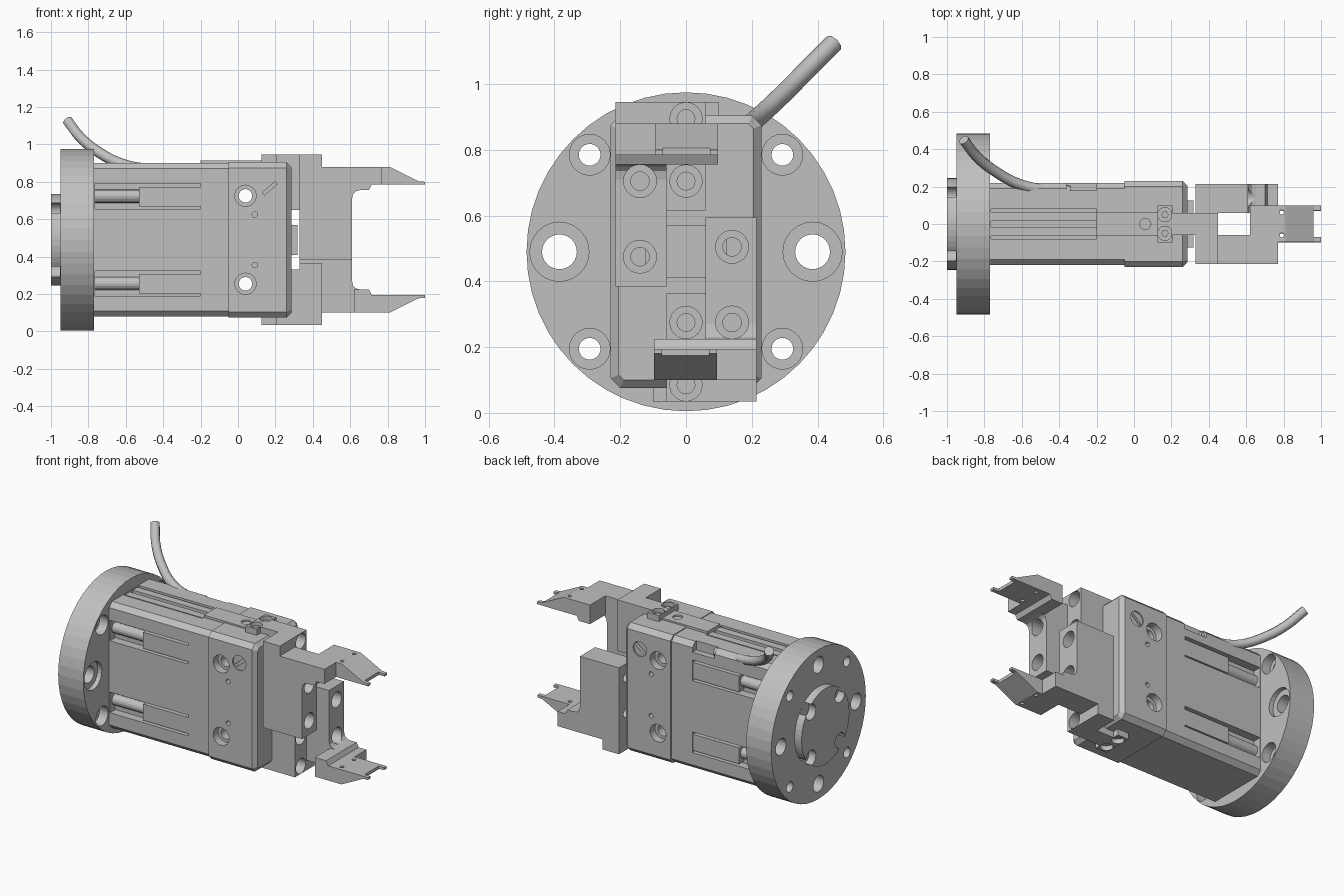
import bpy, bmesh
from math import sin, cos, pi, radians
from mathutils import Matrix, Vector

cube = bpy.data.objects.get("Cube")
if cube:
    bpy.data.objects.remove(cube, do_unlink=True)

metal = bpy.data.materials.new("light_grey_metal")
metal.use_nodes = True
GREY = (0.53, 0.53, 0.53, 1)
metal.diffuse_color = GREY
metal.node_tree.nodes["Principled BSDF"].inputs["Base Color"].default_value = GREY

MID = 0.49  # height of the long axis
PLACE = {"X": lambda a, b, d: (d, a, b),
         "Y": lambda a, b, d: (a, d, b),
         "Z": lambda a, b, d: (a, b, d)}


def prism(name, points, axis, lo, hi):
    """Extrude a 2D outline along an axis."""
    bm = bmesh.new()
    ends = [[bm.verts.new(PLACE[axis](a, b, d)) for a, b in points] for d in (lo, hi)]
    n = len(points)
    bm.faces.new(ends[0])
    bm.faces.new(ends[1])
    for i in range(n):
        j = (i + 1) % n
        bm.faces.new((ends[0][i], ends[0][j], ends[1][j], ends[1][i]))
    bmesh.ops.recalc_face_normals(bm, faces=bm.faces)
    mesh = bpy.data.meshes.new(name)
    bm.to_mesh(mesh)
    bm.free()
    mesh.materials.append(metal)
    obj = bpy.data.objects.new(name, mesh)
    bpy.context.scene.collection.objects.link(obj)
    return obj


def box(name, x0, x1, y0, y1, z0, z1):
    return prism(name, [(x0, y0), (x1, y0), (x1, y1), (x0, y1)], "Z", z0, z1)


def rod(name, a, b, r, axis, lo, hi, sides=24):
    ring = [(a + r * cos(2 * pi * i / sides), b + r * sin(2 * pi * i / sides))
            for i in range(sides)]
    return prism(name, ring, axis, lo, hi)


def cut(obj, *cutters):
    for cutter in cutters:
        mod = obj.modifiers.new("cut", "BOOLEAN")
        mod.operation, mod.solver, mod.object = "DIFFERENCE", "EXACT", cutter
        bpy.context.view_layer.objects.active = obj
        bpy.ops.object.modifier_apply(modifier=mod.name)
        bpy.data.objects.remove(cutter, do_unlink=True)


def chamfered(half_y, half_z, c):
    return [(-half_y, MID - half_z + c), (-half_y + c, MID - half_z),
            (half_y - c, MID - half_z), (half_y, MID - half_z + c),
            (half_y, MID + half_z - c), (half_y - c, MID + half_z),
            (-half_y + c, MID + half_z), (-half_y, MID + half_z - c)]


# Mounting flange with counterbored holes
flange = rod("mounting_flange", 0, MID, 0.485, "X", -0.95, -0.77, 48)
for s in (-1, 1):
    cut(flange, rod("c", s * 0.385, MID, 0.053, "X", -1.1, 0),
        rod("c", s * 0.385, MID, 0.09, "X", -0.8, 0),
        rod("c", 0, MID + s * 0.385, 0.053, "X", -1.1, -0.85))
    for t in (-1, 1):
        cut(flange, rod("c", s * 0.293, MID + t * 0.295, 0.033, "X", -1.1, 0),
            rod("c", s * 0.293, MID + t * 0.295, 0.062, "X", -0.83, 0))

# Locating spigot with four edge notches
spigot = rod("locating_spigot", 0, MID, 0.245, "X", -1, -0.94, 48)
for k in range(4):
    a = pi / 4 + k * pi / 2
    cut(spigot, rod("c", 0.21 * cos(a), MID + 0.21 * sin(a), 0.05, "X", -1.1, -0.951))

# Rear housing with side channels and a ribbed top channel
rear = prism("rear_housing", chamfered(0.22, 0.41, 0.03), "X", -0.78, -0.05)
for s in (-1, 1):
    for t in (-1, 1):
        zc = MID + t * 0.233
        cut(rear, box("c", -0.765, -0.2, s * 0.165, s * 0.3, zc - 0.067, zc + 0.067))
        box("channel_block", -0.53, -0.195, s * 0.15, s * 0.215, zc - 0.055, zc + 0.05)
        rod("channel_bar", s * 0.165, zc, 0.035, "X", -0.77, -0.5, 16)
cut(rear, box("c", -0.765, -0.2, -0.08, 0.08, 0.87, 1),
    box("c", -0.36, -0.2, 0.18, 0.3, 0.84, 1))
for y in (-0.04, 0.04):
    box("top_rail", -0.77, -0.2, y - 0.025, y + 0.025, 0.86, 0.895)

# Front housing, narrowed at its front end
front = prism("front_housing", chamfered(0.23, 0.415, 0.03), "X", -0.2, 0.285)
for v in front.data.vertices:
    if v.co.x < 0:
        v.co.x = -0.05
bm = bmesh.new()
bm.from_mesh(front.data)
rim = [e for e in bm.edges if all(v.co.x > 0.28 for v in e.verts)]
bmesh.ops.bevel(bm, geom=rim, offset=0.025, segments=1, affect="EDGES")
bm.to_mesh(front.data)
bm.free()
for t in (-1, 1):
    cut(front, rod("c", 0.04, MID + t * 0.235, 0.036, "Y", -1, 1))
    for s in (-1, 1):
        cut(front, rod("c", 0.04, MID + t * 0.235, 0.057, "Y", s * 0.18, s * 0.3),
            rod("c", 0.09, MID + t * 0.135, 0.015, "Y", s * 0.19, s * 0.3, 12))
for s in (-1, 1):
    # Slotted plug on each side
    cut(front, rod("c", 0.17, 0.765, 0.048, "Y", s * 0.222, s * 0.3))
    slot = [(0.17 + u * cos(radians(40)) - v * sin(radians(40)),
             0.765 + u * sin(radians(40)) + v * cos(radians(40)))
            for u, v in ((-0.045, -0.009), (0.045, -0.009), (0.045, 0.009), (-0.045, 0.009))]
    cut(front, prism("c", slot, "Y", s * 0.2, s * 0.3))

# Central guide block between the jaws
box("guide_block", 0.27, 0.317, -0.125, 0.125, 0.41, 0.57)

# Top cover strip
cover = box("cover_strip", -0.2, 0.13, -0.065, 0.065, 0.88, 0.915)
cut(cover, rod("c", 0.06, 0, 0.03, "Z", 0.895, 1))

# Jaw carrier: T-shaped clamp, neck and face block
clamp = box("jaw_clamp", 0.125, 0.205, -0.1, 0.1, 0.89, 0.945)
for y in (-0.05, 0.05):
    cut(clamp, rod("c", 0.165, y, 0.038, "Z", 0.915, 1))
    rod("clamp_screw", 0.165, y, 0.02, "Z", 0.9, 0.93, 6)
neck = box("jaw_neck", 0.2, 0.34, -0.06, 0.06, 0.65, 0.945)
carrier = box("jaw_carrier", 0.33, 0.45, -0.062, 0.06, 0.615, 0.945)
for z in (0.705, 0.895):
    cut(carrier, rod("c", 0, z, 0.049, "X", 0.38, 0.5), rod("c", 0, z, 0.027, "X", 0.34, 0.5))

# Finger: side plate with rounded inner corner, crosspiece and forked tip
plate = prism("finger_plate", [
    (0.33, 0.385), (0.61, 0.385), (0.61, 0.71), (0.615, 0.735), (0.63, 0.75), (0.655, 0.756),
    (0.655, 0.88), (0.45, 0.88), (0.45, 0.945), (0.33, 0.945)], "Y", -0.215, -0.06)
for z in (0.475, 0.705):
    cut(plate, rod("c", -0.14, z, 0.05, "X", 0.43, 0.7), rod("c", -0.14, z, 0.028, "X", 0.2, 0.7))
cross = prism("finger_crosspiece", [
    (0.62, 0.756), (0.7, 0.756), (0.715, 0.785), (0.77, 0.785), (0.77, 0.88), (0.62, 0.88)],
    "Y", -0.215, 0.098)
tip = prism("finger_tip", [
    (0.76, 0.785), (1, 0.785), (1, 0.8), (0.965, 0.803), (0.81, 0.88), (0.76, 0.88)],
    "Y", -0.095, 0.098)
cut(tip, box("c", 0.96, 1.1, -0.07, 0.073, 0.7, 0.9))
for y in (-0.06, 0.063):
    cut(tip, rod("c", 0.79, y, 0.012, "Z", 0.7, 1, 12))

# Opposite jaw is the same parts turned half a turn about the long axis
half_turn = Matrix.Translation((0, 0, 2 * MID)) @ Matrix.Rotation(pi, 4, "X")
for part in (clamp, neck, carrier, plate, cross, tip):
    twin = part.copy()
    twin.data = part.data.copy()
    twin.data.transform(half_turn)
    twin.name = "lower_" + part.name
    part.name = "upper_" + part.name
    bpy.context.scene.collection.objects.link(twin)

# Cable leaving the housing and curving up and back
curve = bpy.data.curves.new("cable", "CURVE")
curve.dimensions = "3D"
curve.bevel_depth, curve.bevel_resolution = 0.029, 2
curve.resolution_u, curve.use_fill_caps = 5, True
path = [(-0.34, 0.175, 0.865), (-0.5, 0.185, 0.87), (-0.62, 0.215, 0.895),
        (-0.74, 0.28, 0.955), (-0.84, 0.36, 1.035), (-0.91, 0.45, 1.125)]
spline = curve.splines.new("BEZIER")
spline.bezier_points.add(len(path) - 1)
for point, co in zip(spline.bezier_points, path):
    point.co = Vector(co)
    point.handle_left_type = point.handle_right_type = "AUTO"
curve.materials.append(metal)
bpy.context.scene.collection.objects.link(bpy.data.objects.new("cable", curve))
